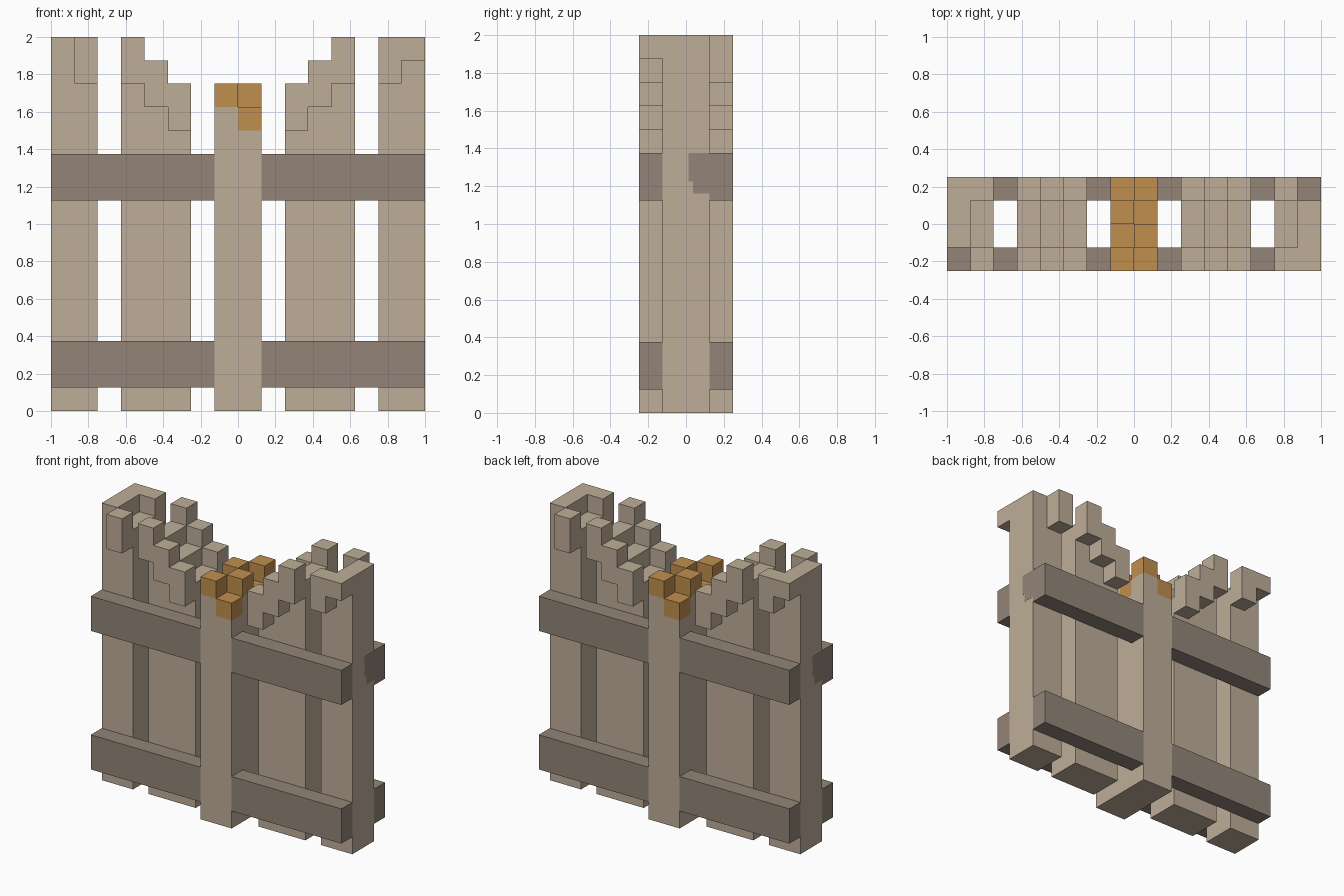
import bpy
import bmesh
from math import pi
from mathutils import Matrix

cube = bpy.data.objects.get("Cube")
if cube:
    bpy.data.objects.remove(cube, do_unlink=True)

U = 0.125  # block size; all parts sit on this grid


def material(name, rgb):
    mat = bpy.data.materials.new(name)
    mat.use_nodes = True
    mat.diffuse_color = (*rgb, 1)
    mat.node_tree.nodes["Principled BSDF"].inputs["Base Color"].default_value = (*rgb, 1)
    return mat


PALE = material("pale_wood", (0.515, 0.423, 0.314))
DARK = material("dark_wood", (0.292, 0.235, 0.188))
ORANGE = material("orange_cap", (0.527, 0.275, 0.078))


def prism(name, profile, y0, y1, mat, turned=False):
    """Extrude an x-z profile (in blocks) from y0 to y1; turned spins it half round z."""
    bm = bmesh.new()
    face = bm.faces.new([bm.verts.new((x * U, y0 * U, z * U)) for x, z in profile])
    side = bmesh.ops.extrude_face_region(bm, geom=[face])["geom"]
    verts = [v for v in side if isinstance(v, bmesh.types.BMVert)]
    bmesh.ops.translate(bm, verts=verts, vec=(0, (y1 - y0) * U, 0))
    bmesh.ops.recalc_face_normals(bm, faces=bm.faces)
    if turned:
        bm.transform(Matrix.Rotation(pi, 4, "Z"))
    mesh = bpy.data.meshes.new(name)
    bm.to_mesh(mesh)
    bm.free()
    mesh.materials.append(mat)
    obj = bpy.data.objects.new(name, mesh)
    bpy.context.scene.collection.objects.link(obj)
    return obj


def rect(x0, x1, z0, z1):
    return [(x0, z0), (x1, z0), (x1, z1), (x0, z1)]


def stairs(z_low, steps):
    """Top edge of a stair climbing outward, running from the outside in."""
    line = []
    for i in reversed(range(steps)):
        line += [(3 + i, z_low + i), (2 + i, z_low + i)]
    return line


# Both halves of the gate are the same, one turned half round
for side, turned in (("left", False), ("right", True)):
    # planks
    prism(side + "_outer_plank",
          [(6, 0), (8, 0), (8, 16), (7, 16), (7, 15), (6, 15)], -1, 1, PALE, turned)
    prism(side + "_inner_plank",
          [(2, 0), (5, 0)] + stairs(13, 3), -1, 1, PALE, turned)

    # crest blocks on the outer plank
    prism(side + "_hooked_crest",
          [(6, 14), (7, 14), (7, 15), (8, 15), (8, 16), (6, 16)], -2, -1, PALE, turned)
    prism(side + "_square_crest", rect(6, 7, 14, 16), 1, 2, PALE, turned)

    # stepped crests and rails on both faces
    for face, y in (("near", -2), ("far", 1)):
        prism(f"{side}_{face}_stepped_crest",
              stairs(14, 3) + stairs(12, 3)[::-1], y, y + 1, PALE, turned)
        for level, z in (("lower", 1), ("upper", 9)):
            prism(f"{side}_{face}_{level}_rail",
                  rect(1, 8, z, z + 2), y, y + 1, DARK, turned)

    # dark wood showing on the end of the outer plank beside the far upper rail
    prism(side + "_rail_end_plate", rect(7.99, 8.008, 9.8, 11), 0.1, 1, DARK, turned)
    prism(side + "_rail_end_plate_foot", rect(7.99, 8.008, 9.3, 9.8), 0.3, 1, DARK, turned)

# Centre post with a chequered cap
prism("post", rect(-1, 1, 0, 12), -2, 2, PALE)
for row in range(4):
    for col in range(2):
        x, y = col - 1, row - 2
        high = (row + col) % 2 == 0
        z = 13 if high else 12
        if high:
            prism(f"post_top_{row}_{col}", rect(x, x + 1, 12, 13), y, y + 1, PALE)
        prism(f"post_cap_{row}_{col}", rect(x, x + 1, z, z + 1), y, y + 1, ORANGE)
